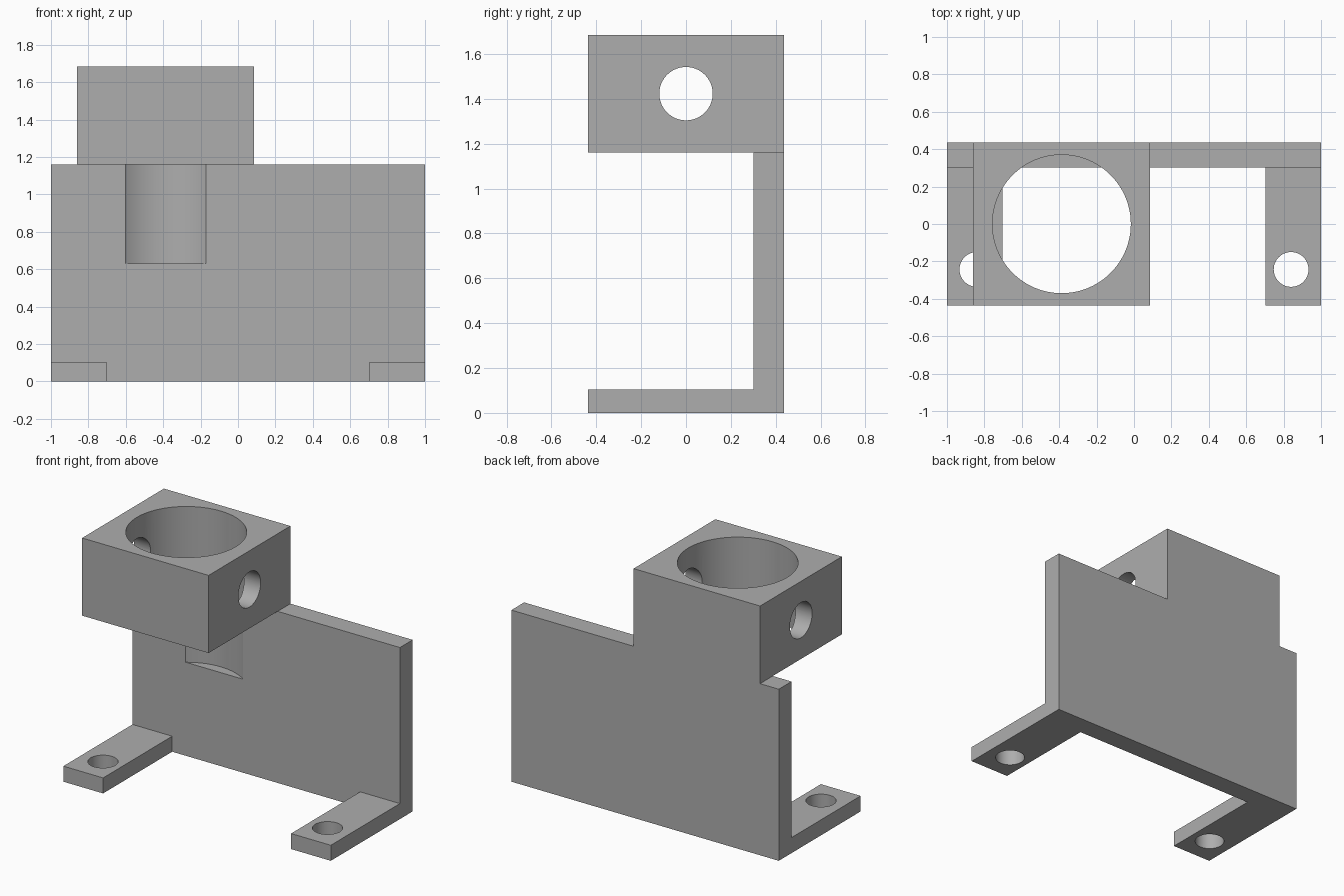
import bpy
import math

default_cube = bpy.data.objects.get("Cube")
if default_cube:
    bpy.data.objects.remove(default_cube, do_unlink=True)

# Single flat colour
grey = bpy.data.materials.new("machined_grey")
grey.use_nodes = True
colour = (0.42, 0.42, 0.42, 1)
grey.diffuse_color = colour
grey.node_tree.nodes["Principled BSDF"].inputs["Base Color"].default_value = colour

DEPTH = 0.437      # half depth of the bracket
PLATE_Y = 0.301    # front face of the back plate
PLATE_TOP = 1.16
TOP = 1.685
BORE_X = -0.387


def box(name, low, high):
    centre = [(a + b) / 2 for a, b in zip(low, high)]
    bpy.ops.mesh.primitive_cube_add(size=1, location=centre)
    ob = bpy.context.object
    ob.name = name
    ob.scale = [b - a for a, b in zip(low, high)]
    bpy.ops.object.transform_apply(location=True, rotation=True, scale=True)
    ob.data.materials.append(grey)
    return ob


def drill(name, radius, length, centre, sides=64, turn=(0, 0, 0)):
    bpy.ops.mesh.primitive_cylinder_add(vertices=sides, radius=radius, depth=length,
                                        location=centre, rotation=turn)
    ob = bpy.context.object
    ob.name = name
    ob.hide_render = True
    bpy.ops.object.transform_apply(location=True, rotation=True, scale=True)
    ob.data.materials.append(grey)
    return ob


def combine(target, tool, operation):
    mod = target.modifiers.new(tool.name, "BOOLEAN")
    mod.operation = operation
    mod.solver = "EXACT"
    mod.object = tool
    bpy.context.view_layer.objects.active = target
    bpy.ops.object.modifier_apply(modifier=mod.name)
    bpy.data.objects.remove(tool, do_unlink=True)


# Back plate
bracket = box("mounting_bracket", (-1, PLATE_Y, 0), (1, DEPTH, PLATE_TOP))

# Clamp block overhanging the plate
combine(bracket, box("clamp_block", (-0.86, -DEPTH, PLATE_TOP), (0.086, DEPTH, TOP)), "UNION")

# Feet with screw holes
for side, label in ((-1, "right"), (1, "left")):
    inner, outer = sorted((side * 0.703, side))
    foot = box(label + "_foot", (inner, -DEPTH, 0), (outer, DEPTH, 0.105))
    combine(bracket, foot, "UNION")
    hole = drill(label + "_screw_hole", 0.093, 0.5, (side * 0.84, -0.243, 0), 48)
    combine(bracket, hole, "DIFFERENCE")

# Main bore, running down into the plate as a shallow groove
bore_bottom, bore_top = 0.632, TOP + 0.1
bore = drill("main_bore", 0.37, bore_top - bore_bottom,
             (BORE_X, 0, (bore_top + bore_bottom) / 2), 96)
combine(bracket, bore, "DIFFERENCE")

# Cross hole through both sides of the clamp block
cross = drill("cross_hole", 0.119, 1.4, (BORE_X, 0, 1.423), turn=(0, math.pi / 2, 0))
combine(bracket, cross, "DIFFERENCE")

# Smooth bores, sharp machined edges
bpy.ops.object.select_all(action="DESELECT")
bracket.select_set(True)
bpy.context.view_layer.objects.active = bracket
bpy.ops.object.shade_smooth_by_angle(angle=math.radians(30))
